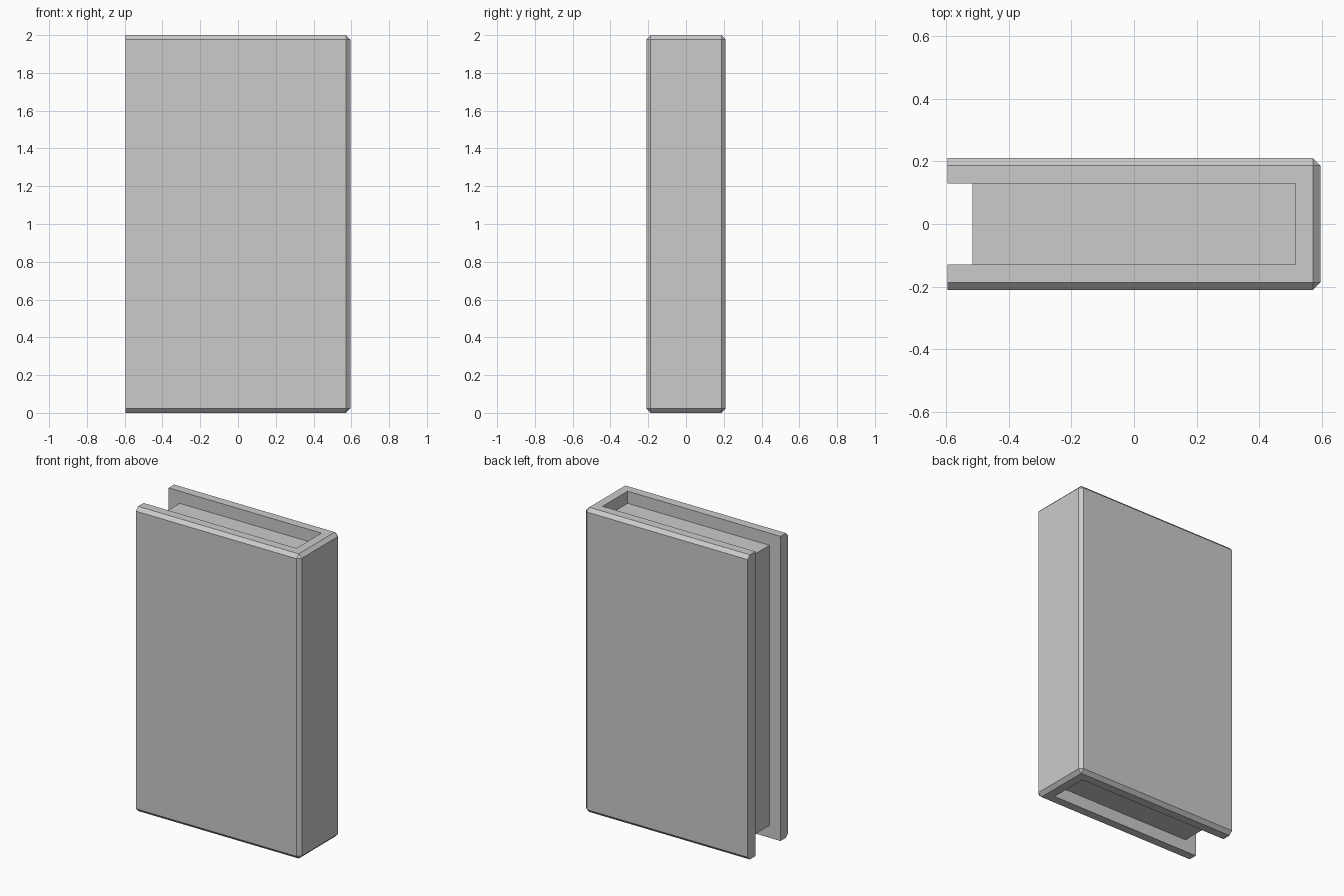
import bpy, bmesh

if "Cube" in bpy.data.objects:
    bpy.data.objects.remove(bpy.data.objects["Cube"])

HX, HY, H = 0.595, 0.21, 2.0      # cover half width, half depth, height
INX, INY = 0.515, 0.13            # inner cavity extents
GAP, CHAMFER = 0.08, 0.023


def extrude_profile(name, points, z0, z1, bevel_edge=None):
    """Extrude an xy outline from z0 to z1, chamfering the chosen edges."""
    bm = bmesh.new()
    face = bm.faces.new([bm.verts.new((x, y, z0)) for x, y in points])
    ext = bmesh.ops.extrude_face_region(bm, geom=[face])
    top = [v for v in ext["geom"] if isinstance(v, bmesh.types.BMVert)]
    bmesh.ops.translate(bm, verts=top, vec=(0, 0, z1 - z0))
    bmesh.ops.recalc_face_normals(bm, faces=bm.faces)
    if bevel_edge:
        edges = [e for e in bm.edges if bevel_edge(e)]
        bmesh.ops.bevel(bm, geom=edges, offset=CHAMFER, offset_type='OFFSET',
                        segments=1, profile=0.5, affect='EDGES')
        bmesh.ops.recalc_face_normals(bm, faces=bm.faces)
    mesh = bpy.data.meshes.new(name)
    bm.to_mesh(mesh)
    bm.free()
    obj = bpy.data.objects.new(name, mesh)
    bpy.context.collection.objects.link(obj)
    return obj


def on_outer_shell(e):
    """Outer rim edges of boards and spine, plus the two upright spine edges."""
    a, b = (v.co for v in e.verts)
    board = abs(a.y - b.y) < 1e-4 and abs(abs(a.y) - HY) < 1e-4
    spine = abs(a.x - HX) < 1e-4 and abs(b.x - HX) < 1e-4
    upright = abs(a.z - b.z) > 1e-4
    return spine or (board and not upright)


# Hard cover: U-shaped section with chamfered outer edges
cover = [(-HX, -HY), (HX, -HY), (HX, HY), (-HX, HY),
         (-HX, INY), (INX, INY), (INX, -INY), (-HX, -INY)]
extrude_profile("book_cover", cover, 0, H, on_outer_shell)

# Page block, recessed on its three open sides
pages = [(-INX, -INY), (INX, -INY), (INX, INY), (-INX, INY)]
extrude_profile("page_block", pages, GAP, H - GAP)
